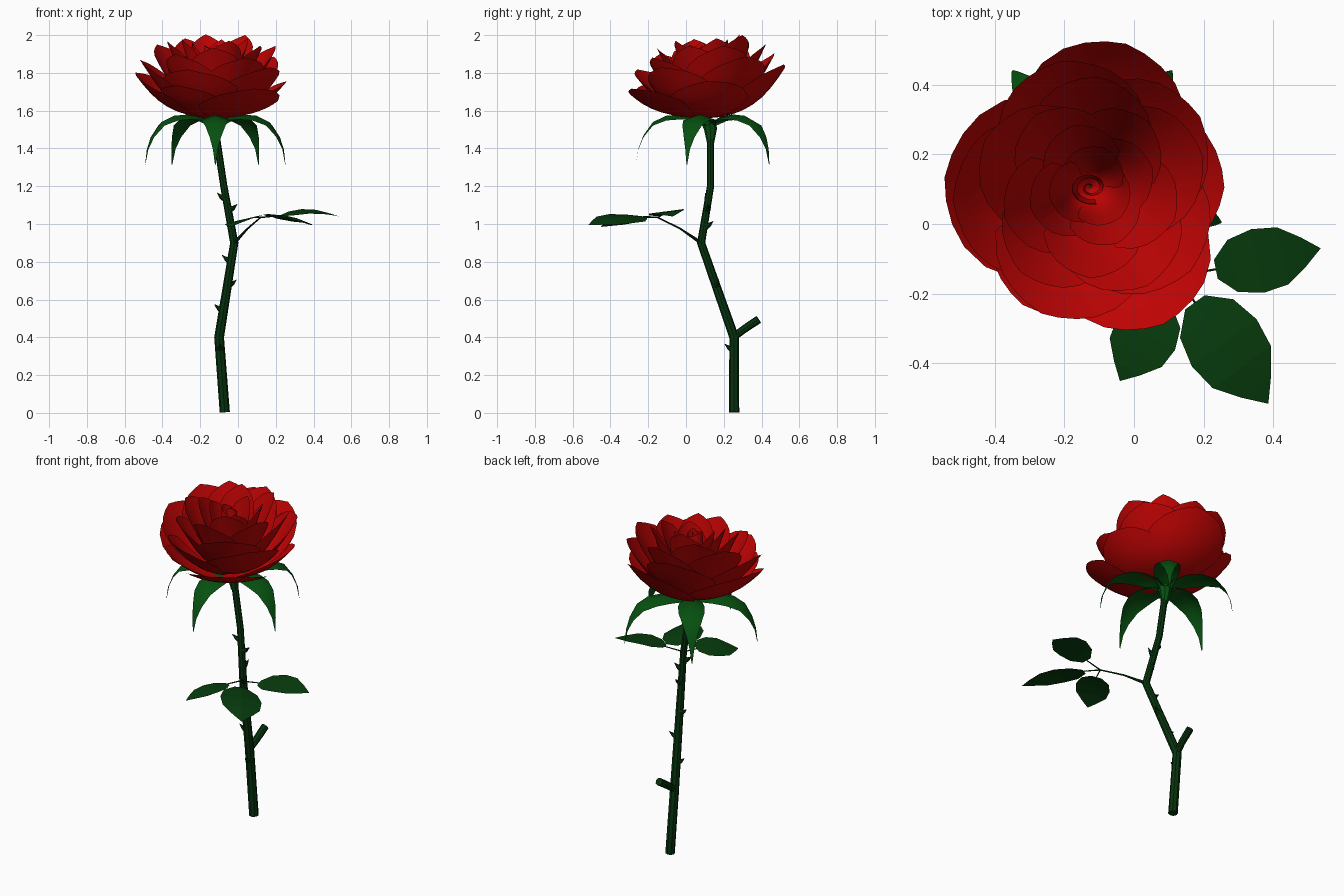
import bpy, math, random
from mathutils import Vector

random.seed(4)
if "Cube" in bpy.data.objects:
    bpy.data.objects.remove(bpy.data.objects["Cube"], do_unlink=True)


def material(name, rgb):
    m = bpy.data.materials.new(name)
    m.use_nodes = True
    m.diffuse_color = (*rgb, 1)
    bsdf = m.node_tree.nodes["Principled BSDF"]
    bsdf.inputs["Base Color"].default_value = (*rgb, 1)
    bsdf.inputs["Roughness"].default_value = 0.8
    return m


RED = material("petal red", (0.52, 0.001, 0.001))
STEM = material("stem green", (0.002, 0.033, 0.004))
LEAF = material("leaf green", (0.002, 0.045, 0.004))
SEPAL = material("sepal green", (0.002, 0.08, 0.005))


def surface(name, rows, mat, smooth=None):
    """Skin a grid of points given as rows of equal length."""
    n = len(rows[0])
    verts = [p for row in rows for p in row]
    faces = [(i * n + j, (i + 1) * n + j, (i + 1) * n + j + 1, i * n + j + 1)
             for i in range(len(rows) - 1) for j in range(n - 1)]
    mesh = bpy.data.meshes.new(name)
    mesh.from_pydata(verts, [], faces)
    mesh.materials.append(mat)
    ob = bpy.data.objects.new(name, mesh)
    bpy.context.collection.objects.link(ob)
    if smooth:
        select(ob)
        bpy.ops.object.shade_smooth_by_angle(angle=math.radians(smooth))


def select(ob):
    bpy.ops.object.select_all(action='DESELECT')
    ob.select_set(True)
    bpy.context.view_layer.objects.active = ob


def tube(name, points, radii, mat=STEM):
    """Eight-sided tube through points with a radius at each one."""
    cu = bpy.data.curves.new(name, 'CURVE')
    cu.dimensions = '3D'
    cu.bevel_depth = 1
    cu.bevel_resolution = 2
    cu.use_fill_caps = True
    sp = cu.splines.new('POLY')
    sp.points.add(len(points) - 1)
    for p, co, r in zip(sp.points, points, radii):
        p.co = (*co, 1)
        p.radius = r
    cu.materials.append(mat)
    ob = bpy.data.objects.new(name, cu)
    bpy.context.collection.objects.link(ob)
    select(ob)
    bpy.ops.object.convert(target='MESH')
    bpy.ops.object.shade_smooth_by_angle(angle=math.radians(35))


def ribbon(name, path, widths, fold, tilt, mat, smooth=None):
    """Leaf-like blade along a path, creased along its middle and tilted sideways."""
    path = [Vector(p) for p in path]
    side = Vector((0, 0, 1)).cross(path[-1] - path[0]).normalized()
    rows = []
    for p, w in zip(path, widths):
        rows.append([p - side * w + Vector((0, 0, (fold - tilt) * w)), p,
                     p + side * w + Vector((0, 0, (fold + tilt) * w))])
    surface(name, rows, mat, smooth)


# Stem, cut side branch and calyx
STEM_PATH = [(-0.07, 0.255, 0.003), (-0.10, 0.255, 0.40), (-0.02, 0.08, 0.90),
             (-0.075, 0.13, 1.20), (-0.12, 0.13, 1.50)]
tube("stem", STEM_PATH, [0.027, 0.026, 0.022, 0.019, 0.019])
tube("cut_branch", [(-0.10, 0.25, 0.40), (-0.09, 0.31, 0.445), (-0.085, 0.385, 0.495)],
     [0.02, 0.021, 0.022])
tube("calyx", [(-0.115, 0.13, 1.43), (-0.12, 0.13, 1.50), (-0.12, 0.12, 1.545)],
     [0.019, 0.034, 0.04], SEPAL)


def stem_at(z):
    for a, b in zip(STEM_PATH, STEM_PATH[1:]):
        if z <= b[2]:
            return Vector(a).lerp(Vector(b), (z - a[2]) / (b[2] - a[2]))


# Thorns: height and heading
for z, heading in [(0.34, 270), (0.55, 190), (0.68, 20), (0.81, 175),
                   (0.99, 80), (1.08, 10), (1.14, 200)]:
    a = math.radians(heading)
    d = Vector((math.cos(a), math.sin(a), 0))
    c = stem_at(z)
    tube("thorn", [c + d * 0.012, c + d * 0.03 + Vector((0, 0, 0.006)),
                   c + d * 0.05 + Vector((0, 0, 0.025))], [0.02, 0.011, 0.001])

# Compound leaf: stalk, three leaflets and their short stalks
FORK = (0.12, -0.15, 1.035)
tube("leaf_stalk", [(-0.02, 0.08, 0.90), (0.05, -0.03, 0.975), FORK], [0.01, 0.005, 0.004])
# Base, tip, half width, arch, crease, sideways tilt
LEAFLETS = [((0.235, -0.13, 1.045), (0.535, -0.07, 1.04), 0.093, 0.025, 0, 0.13),
            ((0.175, -0.225, 1.04), (0.385, -0.515, 0.995), 0.115, 0.022, -0.12, -0.2),
            ((0.085, -0.225, 1.035), (-0.04, -0.45, 0.985), 0.095, 0.012, 0, 0.2)]
for base, tip, half, arch, fold, tilt in LEAFLETS:
    b, t = Vector(base), Vector(tip)
    steps = [0, 0.16, 0.4, 0.64, 0.84, 1]
    path = [b.lerp(t, s) + Vector((0, 0, arch * math.sin(math.pi * s))) for s in steps]
    ribbon("leaflet", path, [half * w for w in (0.3, 0.82, 1, 0.9, 0.45, 0.01)],
           fold, tilt, LEAF)
    tube("leaflet_stalk", [FORK, path[0]], [0.004, 0.003])

# Five drooping sepals
ARCH = [(0.01, 1.53), (0.07, 1.567), (0.15, 1.58), (0.23, 1.573), (0.30, 1.54),
        (0.35, 1.47), (0.377, 1.40), (0.39, 1.315)]
SEPAL_W = [0.035, 0.06, 0.074, 0.072, 0.054, 0.03, 0.013, 0.002]
for k in range(5):
    a = math.radians(-90 + 72 * k)
    path = [(-0.12 + r * math.cos(a), 0.125 + r * math.sin(a), z) for r, z in ARCH]
    ribbon("sepal", path, SEPAL_W, -0.35, 0, SEPAL, 60)

# Flower
CX, CY, BASE = -0.125, 0.105, 1.56


def petal(name, heading, reach, top, bulge, rise, half, drop):
    """Cupped petal: a bowed profile with a flared rim, swept about the flower's axis."""
    rows = []
    nv, nu = 8, 10
    belly = BASE + rise * (top - BASE)
    for i in range(nv + 1):
        row = []
        for j in range(nu + 1):
            u = 2 * j / nu - 1
            edge = 1 - drop * abs(u) ** 3 + 0.03 * max(0, 1 - 3 * abs(u))
            v = i / nv * edge
            r = 0.003 * (1 - v) ** 2 + 2 * v * (1 - v) * reach * bulge + v * v * reach
            z = BASE * (1 - v) ** 2 + 2 * v * (1 - v) * belly + v * v * top
            r *= 1 + 0.045 * u
            r += 0.025 * v ** 6
            a = math.radians(heading + half * u * (0.8 + 0.2 * math.sin(math.pi * v)))
            y = r * math.sin(a)
            row.append((CX + r * math.cos(a), CY + y, z + 0.11 * y * v))
        rows.append(row)
    surface(name, rows, RED, 50)


# Outer petals: heading, reach, height of the tip, half angle
for heading, reach, top, half in [(0, 0.35, 1.745, 50), (76, 0.39, 1.785, 50),
                                  (176, 0.385, 1.785, 58), (240, 0.355, 1.76, 44),
                                  (298, 0.41, 1.75, 44)]:
    petal("outer_petal", heading, reach, top, 0.77, 0.04, half, 0.28)

# Inner rings: count, reach, height, bulge, belly height, half angle, first heading
RINGS = [(5, 0.35, 1.85, 0.72, 0.08, 48, 36), (5, 0.29, 1.905, 0.68, 0.12, 48, 10),
         (5, 0.225, 1.945, 0.65, 0.15, 50, 50), (4, 0.15, 1.97, 0.75, 0.15, 58, 20),
         (3, 0.09, 1.95, 1.1, 0.1, 72, 75)]
for count, reach, top, bulge, rise, half, start in RINGS:
    for k in range(count):
        petal("inner_petal", start + 360 / count * k + random.uniform(-6, 6),
              reach * random.uniform(0.96, 1.05), top + random.uniform(-0.015, 0.015),
              bulge, rise, half, 0.2)

# Rolled heart of the flower
rows = []
for i in range(7):
    v = i / 6
    row = []
    for j in range(37):
        s = j / 36
        a = 3.4 * math.pi * s + 0.6
        r = (0.008 + 0.055 * s) * (0.7 + 0.6 * v * (1 - v) + 0.25 * v)
        z = 1.62 + (0.31 + 0.015 * math.sin(1.5 * a)) * v
        row.append((CX + r * math.cos(a), CY + 0.8 * r * math.sin(a), z))
    rows.append(row)
surface("rolled_heart", rows, RED, 60)
